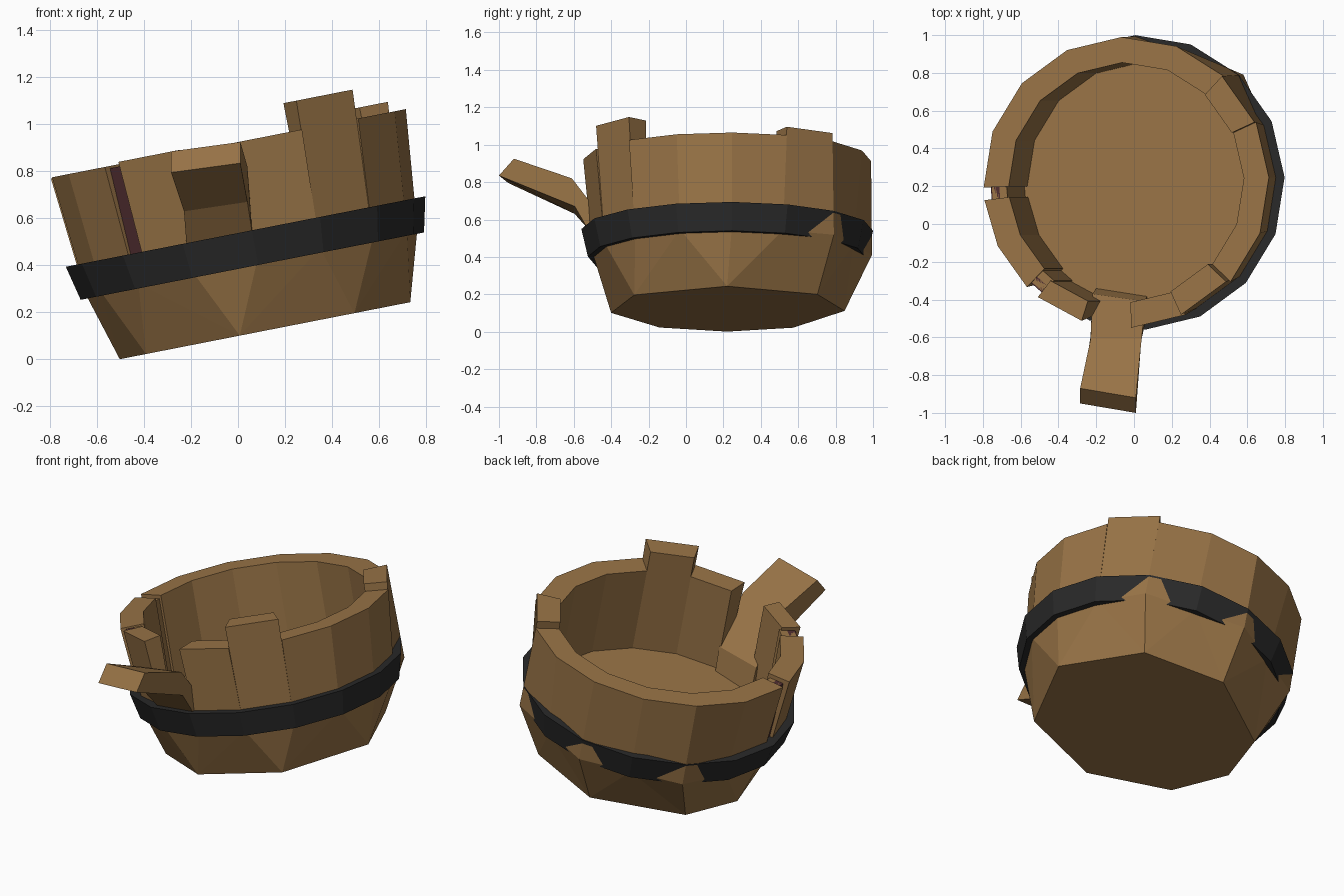
import bpy, bmesh, math
from mathutils import Matrix, Vector

if "Cube" in bpy.data.objects:
    bpy.data.objects.remove(bpy.data.objects["Cube"])

# Bucket space (axis = z) to world: tipped about y and shifted
TILT = Matrix.Translation((0.115, 0.22, 0.122)) @ Matrix.Rotation(math.radians(-11.1), 4, 'Y')
OFF = 2.0                     # angular offset of the 16 staves, degrees
H_MID, H_RIM = 0.30, 0.81     # belly and rim heights
R_BASE, R_IN, R_MID, R_RIM = 0.63, 0.635, 0.72, 0.77
BULGE = {2: 0.78, 4: 0.775, 6: 0.78}   # staves that push through the hoop
BASE_ANGLES = [0, 50, 95, 146, 180, 215, 260, 308]


def material(name, rgb):
    m = bpy.data.materials.new(name)
    m.diffuse_color = (*rgb, 1)
    m.use_nodes = True
    m.node_tree.nodes["Principled BSDF"].inputs["Base Color"].default_value = m.diffuse_color
    return m


WOOD = material("wood", (0.315, 0.173, 0.062))
IRON = material("dark iron", (0.022, 0.022, 0.022))
RED = material("dark red wood", (0.08, 0.027, 0.03))


def polar(a, r, h):
    a = math.radians(a)
    return Vector((r * math.cos(a), r * math.sin(a), h))


def finish(bm, name, mat, matrix=TILT):
    bm.transform(matrix)
    bmesh.ops.recalc_face_normals(bm, faces=bm.faces)
    me = bpy.data.meshes.new(name)
    bm.to_mesh(me)
    bm.free()
    me.materials.append(mat)
    ob = bpy.data.objects.new(name, me)
    bpy.context.collection.objects.link(ob)
    return ob


def sweep(name, sections, mat, closed=False, matrix=TILT):
    """Skin a list of equal-sized cross-sections."""
    bm = bmesh.new()
    rows = [[bm.verts.new(p) for p in s] for s in sections]
    n = len(rows[0])
    pairs = list(zip(rows, rows[1:] + rows[:1]))
    for a, b in pairs if closed else pairs[:-1]:
        for k in range(n):
            l = (k + 1) % n
            bm.faces.new((a[k], a[l], b[l], b[k]))
    if not closed:
        bm.faces.new(rows[0])
        bm.faces.new(rows[-1])
    return finish(bm, name, mat, matrix)


def belly(a):
    return BULGE.get(round((a - OFF) / 22.5) % 16, R_MID)


def stave(name, angles, h1, mat=WOOD, r_in=R_IN, r_top=R_RIM, r_bot=None):
    """Curved wall piece spanning the given angles."""
    sections = []
    for a in angles:
        rb = r_bot or belly(a)
        # the outer face passes the rim height before any taller stub
        sections.append([polar(a, r_in, H_MID), polar(a, rb, H_MID),
                         polar(a, r_top, h1), polar(a, r_in, h1)])
    return sweep(name, sections, mat)


# Lower bowl: coarse base widening to sixteen staves, capped by the floor
bm = bmesh.new()
nb = len(BASE_ANGLES)
lo = [bm.verts.new(polar(a, R_BASE, 0)) for a in BASE_ANGLES]
hi = [bm.verts.new(polar(OFF + 22.5 * j, belly(OFF + 22.5 * j), H_MID)) for j in range(16)]
turn = BASE_ANGLES + [360]
i = j = 0
while i < nb or j < 16:
    if j < 16 and (i >= nb or OFF + 22.5 * (j + 0.5) <= (turn[i] + turn[i + 1]) / 2):
        bm.faces.new((lo[i % nb], hi[(j + 1) % 16], hi[j % 16]))
        j += 1
    else:
        bm.faces.new((lo[i % nb], lo[(i + 1) % nb], hi[j % 16]))
        i += 1
bm.faces.new(lo)
bm.faces.new(hi)
finish(bm, "bucket_base", WOOD)

# Intact wall in runs of staves (first stave, last stave, height); two stand taller
for name, k0, k1, h in [("front_wall", 0, 1, H_RIM), ("tall_stave_front", 1, 2, 0.935),
                        ("right_wall", 2, 5, H_RIM), ("tall_stave_back", 5, 6, 0.855),
                        ("back_wall", 6, 12, H_RIM)]:
    stave(name, [270 + OFF + 22.5 * k for k in range(k0, k1 + 1)], h)

# Loosened staves on the front left
stave("left_staves", [187, 206, 226], 0.815, r_bot=R_MID)
stave("loose_stave", [232, 252], 0.825, r_in=0.66, r_bot=R_MID)

# Cracks between staves: wood filling faced with a dark red strip
for name, a0, a1, r, h in [("front_crack", 225, 233, 0.735, 0.805),
                           ("left_crack", 181, 188, 0.73, 0.79)]:
    stave(name + "_filling", [a0, a1], h, r_in=0.65, r_top=r, r_bot=r - 0.03)
    stave(name + "_strip", [a0, a1], h, mat=RED, r_in=r - 0.04, r_top=r + 0.006, r_bot=r - 0.024)

# Stave bent outward at the front: (x left, x right, outer y/z, inner y/z)
plank = [(-0.20, 0.07, (-0.41, 0.40), (-0.36, 0.38)),
         (-0.22, 0.06, (-0.50, 0.52), (-0.39, 0.54)),
         (-0.23, 0.04, (-0.595, 0.65), (-0.61, 0.80)),
         (-0.285, 0.01, (-0.975, 0.815), (-0.895, 0.905))]
sections = []
for n, (xl, xr, (yo, zo), (yi, zi)) in enumerate(plank):
    yaw, lift = (0.02, 0.02, 0, 0.025)[n], 0.02
    sections.append([(xl, yo + yaw, zo - lift), (xr, yo - yaw, zo + lift),
                     (xr, yi - yaw, zi + lift), (xl, yi + yaw, zi - lift)])
sweep("bent_stave", sections, WOOD, matrix=Matrix.Identity(4))

# Iron hoop
sweep("iron_hoop", [[polar(a, 0.70, 0.28), polar(a, 0.745, 0.28),
                     polar(a, 0.78, 0.43), polar(a, 0.70, 0.43)]
                    for a in [OFF + 22.5 * k for k in range(16)]], IRON, closed=True)
